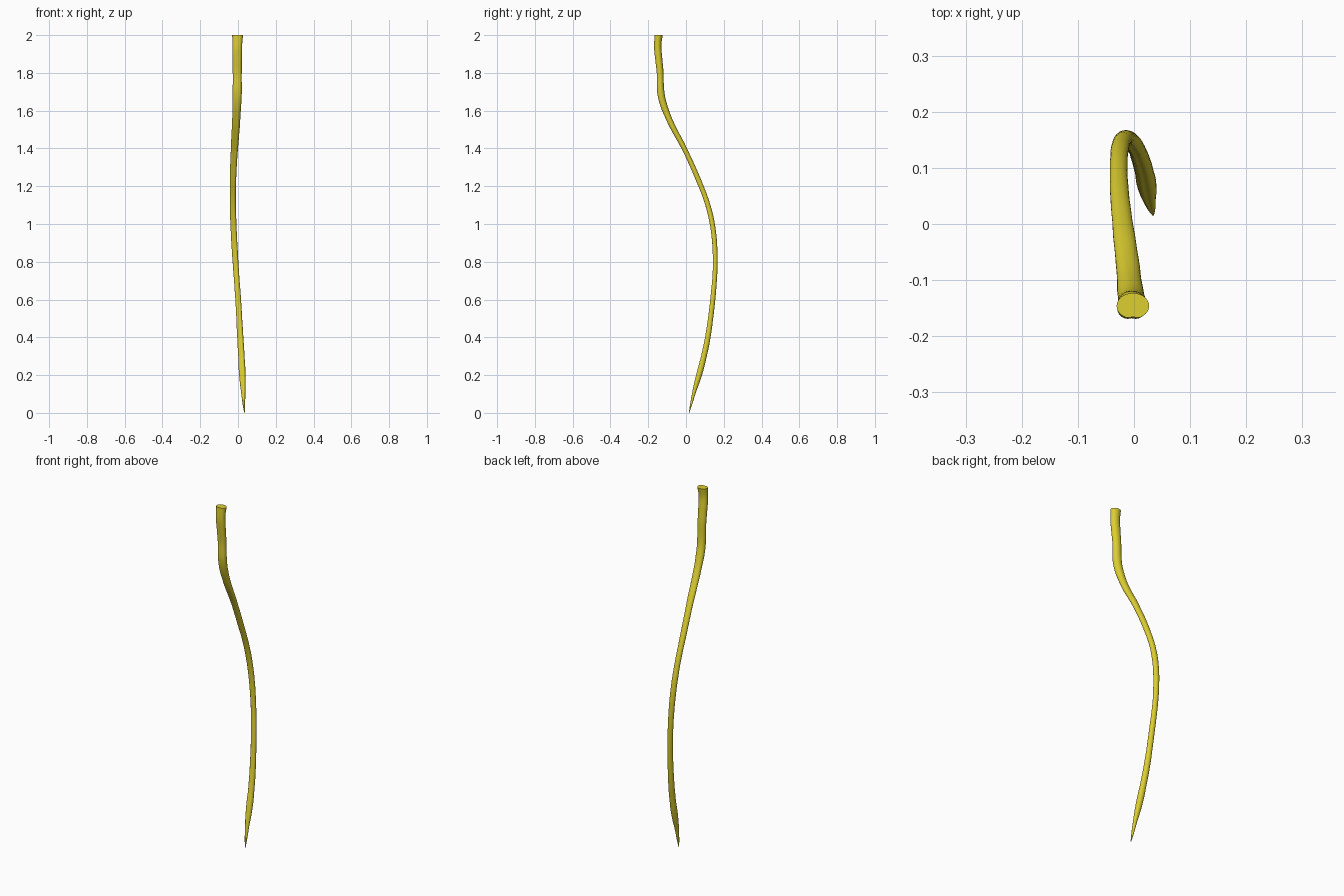
import bpy, bmesh, math
from mathutils import Vector

if "Cube" in bpy.data.objects:
    bpy.data.objects.remove(bpy.data.objects["Cube"])

# Stem stations from tip to cut end: z, x, y, half width, half depth
STATIONS = [
    (0.00, 0.034, 0.016, 0.0015, 0.0015),
    (0.05, 0.031, 0.028, 0.007, 0.006),
    (0.12, 0.027, 0.045, 0.012, 0.011),
    (0.20, 0.023, 0.068, 0.017, 0.016),
    (0.30, 0.018, 0.094, 0.017, 0.016),
    (0.42, 0.011, 0.118, 0.016, 0.015),
    (0.60, 0.001, 0.141, 0.015, 0.014),
    (0.78, -0.012, 0.154, 0.015, 0.013),
    (0.95, -0.022, 0.146, 0.016, 0.014),
    (1.10, -0.027, 0.115, 0.0155, 0.014),
    (1.25, -0.026, 0.058, 0.0165, 0.014),
    (1.40, -0.019, -0.010, 0.019, 0.014),
    (1.52, -0.011, -0.074, 0.021, 0.016),
    (1.62, -0.007, -0.116, 0.023, 0.019),
    (1.70, -0.004, -0.135, 0.024, 0.020),
    (1.80, -0.004, -0.138, 0.024, 0.019),
    (1.87, -0.004, -0.145, 0.025, 0.020),
    (1.94, -0.004, -0.151, 0.026, 0.020),
    (2.00, -0.002, -0.146, 0.029, 0.023),
]
SIDES, STEPS = 28, 5


def catmull(a, b, c, d, t):
    return 0.5 * (2*b + (c-a)*t + (2*a-5*b+4*c-d)*t*t + (3*b-a-3*c+d)*t**3)


def smooth_path():
    n = len(STATIONS)
    rows = []
    for i in range(n - 1):
        q = [STATIONS[min(max(i + k, 0), n - 1)] for k in (-1, 0, 1, 2)]
        for s in range(STEPS):
            rows.append([catmull(*v, s / STEPS) for v in zip(*q)])
    rows.append(list(STATIONS[-1]))
    return rows


rows = smooth_path()
points = [Vector((r[1], r[2], r[0])) for r in rows]

# Sweep a kidney-shaped section, grooved on its front side
bm = bmesh.new()
rings = []
for i, (z, x, y, rx, ry) in enumerate(rows):
    tangent = (points[min(i+1, len(points)-1)] - points[max(i-1, 0)]).normalized()
    if i == len(rows) - 1:
        tangent = Vector((0, 0, 1))
    side = Vector((0, 1, 0)).cross(tangent).normalized()
    back = tangent.cross(side)
    lump = 1 + 0.025 * math.sin(z * 47) * math.sin(z * 17)
    if i == len(rows) - 1:
        lump = 1
    ring = []
    for k in range(SIDES):
        a = 2 * math.pi * k / SIDES
        off = math.atan2(math.sin(a + math.pi/2), math.cos(a + math.pi/2))
        groove = 1 - (0.22 if z < 1.9 else 0.15) * math.exp(-(off / 0.28) ** 2)
        ring.append(bm.verts.new(points[i] + side * math.cos(a) * rx * lump
                                 + back * math.sin(a) * ry * groove * lump))
    rings.append(ring)
for lo, hi in zip(rings, rings[1:]):
    for k in range(SIDES):
        m = (k + 1) % SIDES
        bm.faces.new((lo[k], lo[m], hi[m], hi[k]))

# Closed tip and flat cut end
bm.faces.new(rings[0][::-1])
bm.faces.new(rings[-1])
bmesh.ops.recalc_face_normals(bm, faces=bm.faces[:])
mesh = bpy.data.meshes.new("stem")
bm.to_mesh(mesh)
bm.free()
stem = bpy.data.objects.new("stem", mesh)
bpy.context.collection.objects.link(stem)

# Yellow material
yellow = bpy.data.materials.new("yellow")
yellow.diffuse_color = (0.72, 0.62, 0.03, 1)
yellow.use_nodes = True
yellow.node_tree.nodes["Principled BSDF"].inputs["Base Color"].default_value = yellow.diffuse_color
mesh.materials.append(yellow)
bpy.context.view_layer.objects.active = stem
stem.select_set(True)
bpy.ops.object.shade_smooth_by_angle(angle=math.radians(40))
